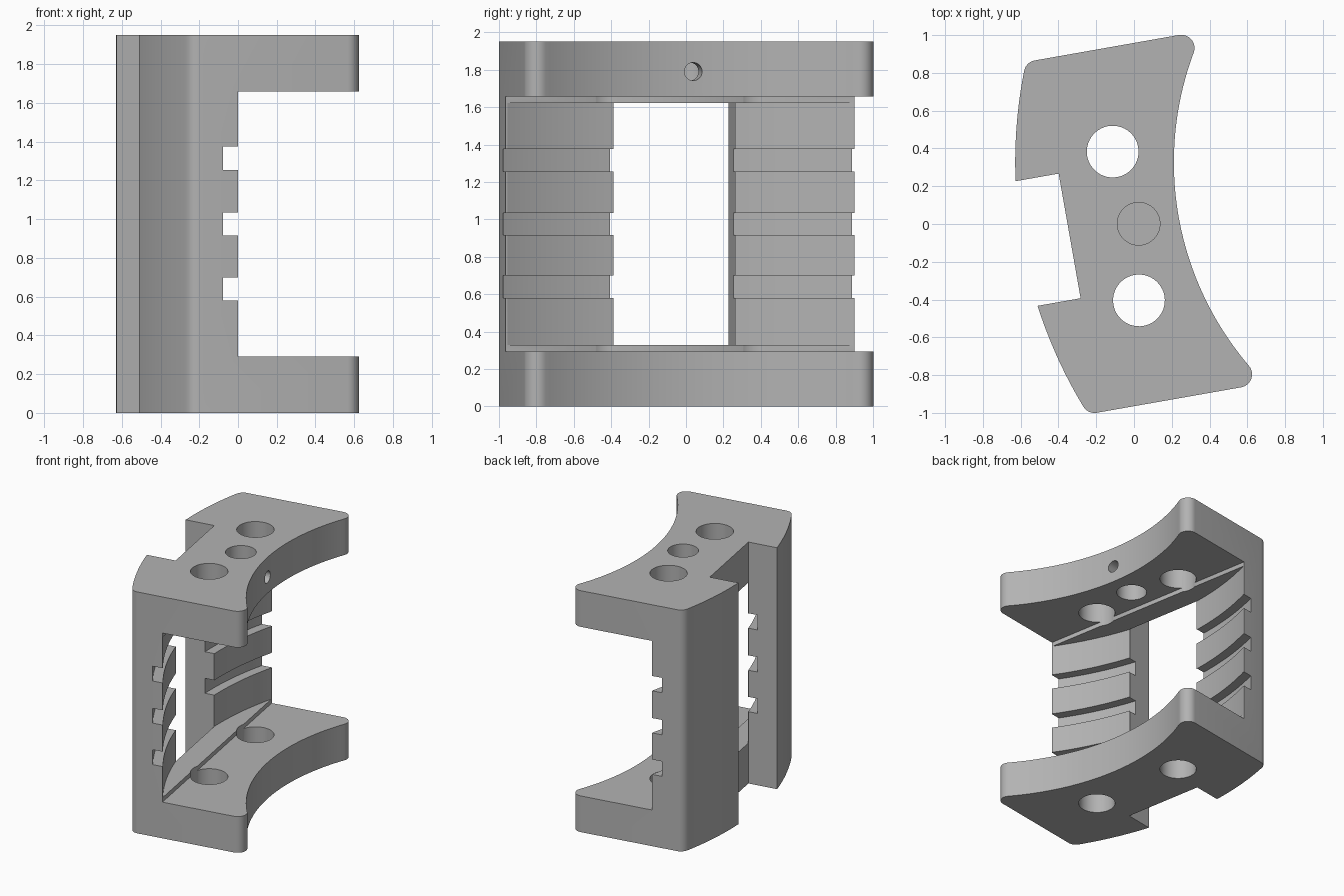
import bpy, bmesh
from math import pi, sin, cos, atan2, sqrt, radians
from mathutils import Matrix

cube = bpy.data.objects.get("Cube")
if cube:
    bpy.data.objects.remove(cube, do_unlink=True)

TURN = Matrix.Translation((0, -0.003, 0)) @ Matrix.Rotation(radians(10), 4, 'Z')
AXIS = 1.9            # x of the shared arc centre, before turning
OUTER, INNER = 2.5, 1.66
HALF, FILLET = 0.947, 0.07
SLOT_X, SLOT_Y = -0.346, 0.335
HEIGHT, PLATE, RECESS = 1.95, 0.292, 0.327

metal = bpy.data.materials.new("plain grey")
metal.use_nodes = True
grey = (0.45, 0.45, 0.45, 1)
metal.diffuse_color = grey
metal.node_tree.nodes["Principled BSDF"].inputs["Base Color"].default_value = grey


def add_object(name, bm):
    bmesh.ops.recalc_face_normals(bm, faces=bm.faces)
    bm.transform(TURN)
    mesh = bpy.data.meshes.new(name)
    bm.to_mesh(mesh)
    bm.free()
    mesh.materials.append(metal)
    obj = bpy.data.objects.new(name, mesh)
    bpy.context.collection.objects.link(obj)
    return obj


def prism(name, outline, z0, z1):
    bm = bmesh.new()
    face = bm.faces.new([bm.verts.new((x, y, z0)) for x, y in outline])
    top = bmesh.ops.extrude_face_region(bm, geom=[face])["geom"]
    bmesh.ops.translate(bm, vec=(0, 0, z1 - z0),
                        verts=[v for v in top if isinstance(v, bmesh.types.BMVert)])
    return add_object(name, bm)


def arc(cx, cy, r, a0, a1, n):
    return [(cx + r * cos(a0 + (a1 - a0) * i / n),
             cy + r * sin(a0 + (a1 - a0) * i / n)) for i in range(n + 1)]


def disc(name, x, y, r, z0, z1, n=48):
    return prism(name, arc(x, y, r, 0, 2 * pi, n)[:-1], z0, z1)


def sector(name, r, z0, z1):
    # slab with a curved rear wall, open towards the concave side
    spread = 0.6
    return prism(name, arc(AXIS, 0, r, pi - spread, pi + spread, 96), z0, z1)


# Bracket outline: one half, then mirrored
cy = HALF - FILLET
outer_dx = sqrt((OUTER - FILLET) ** 2 - cy ** 2)
inner_dx = sqrt((INNER + FILLET) ** 2 - cy ** 2)
outer_a, inner_a = atan2(cy, -outer_dx), atan2(cy, -inner_dx)
slot_a = pi - atan2(SLOT_Y, sqrt(OUTER ** 2 - SLOT_Y ** 2))
half = [(SLOT_X, SLOT_Y)]
half += arc(AXIS, 0, OUTER, slot_a, outer_a, 20)
half += arc(AXIS - outer_dx, cy, FILLET, outer_a, pi / 2, 8)[1:]
half += arc(AXIS - inner_dx, cy, FILLET, pi / 2, inner_a - pi, 12)
half += arc(AXIS, 0, INNER, inner_a, pi, 28)[1:]
outline = half + [(x, -y) for x, y in reversed(half[:-1])]
bracket = prism("bracket", outline, 0, HEIGHT)

# Opening between the plates, curved recess and three grooves
cutters = [
    prism("opening_cutter", [(-0.167, -2), (2, -2), (2, 2), (-0.167, 2)],
          PLATE, HEIGHT - PLATE),
    sector("recess_cutter", 2.27, RECESS, HEIGHT - RECESS),
]
for z in (0.64, HEIGHT / 2, 1.315):
    cutters.append(sector("groove_cutter", 2.345, z - 0.06, z + 0.06))

# Two holes through both plates, one through the top plate only
for side in (-1, 1):
    cutters.append(disc("bolt_hole_cutter", -0.044, side * 0.4, 0.137, -0.1, 2.1))
cutters.append(disc("centre_hole_cutter", 0.025, 0, 0.113, 1.5, 2.1))

# Small cross hole from the concave wall into the centre hole
bm = bmesh.new()
bmesh.ops.create_cone(bm, cap_ends=True, segments=32, radius1=0.048, radius2=0.048,
                      depth=0.5, matrix=Matrix.Translation((0.28, 0, 1.79))
                      @ Matrix.Rotation(pi / 2, 4, 'Y'))
cutters.append(add_object("cross_hole_cutter", bm))

bpy.ops.object.select_all(action='DESELECT')
bpy.context.view_layer.objects.active = bracket
bracket.select_set(True)
for cutter in cutters:
    cutter.hide_render = True
    mod = bracket.modifiers.new("cut", 'BOOLEAN')
    mod.operation = 'DIFFERENCE'
    mod.solver = 'EXACT'
    mod.object = cutter
    bpy.ops.object.modifier_apply(modifier=mod.name)
    bpy.data.objects.remove(cutter, do_unlink=True)

bpy.ops.object.shade_smooth_by_angle(angle=radians(30))
